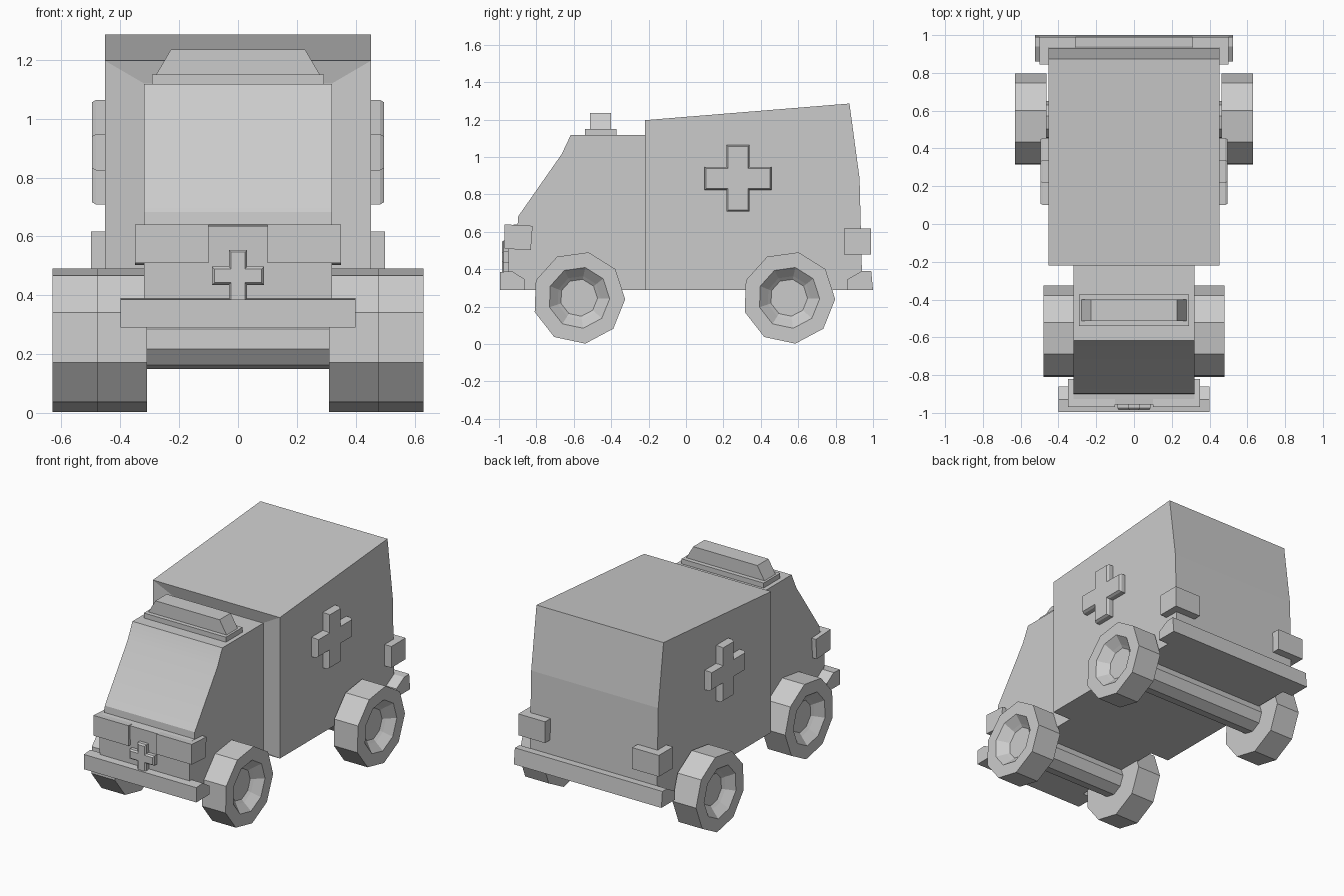
import bpy, bmesh, math
from mathutils import Vector

cube = bpy.data.objects.get("Cube")
if cube:
    bpy.data.objects.remove(cube, do_unlink=True)

grey = bpy.data.materials.new("plain_grey")
grey.use_nodes = True
grey.diffuse_color = (0.6, 0.6, 0.6, 1)
grey.node_tree.nodes["Principled BSDF"].inputs["Base Color"].default_value = (0.6, 0.6, 0.6, 1)


def finish(name, bm):
    bmesh.ops.recalc_face_normals(bm, faces=bm.faces)
    mesh = bpy.data.meshes.new(name)
    bm.to_mesh(mesh)
    bm.free()
    mesh.materials.append(grey)
    obj = bpy.data.objects.new(name, mesh)
    bpy.context.collection.objects.link(obj)
    return obj


def loft(name, rings):
    """Skin a list of equal-length point rings and cap both ends."""
    bm = bmesh.new()
    loops = [[bm.verts.new(p) for p in ring] for ring in rings]
    n = len(loops[0])
    for a, b in zip(loops, loops[1:]):
        for i in range(n):
            j = (i + 1) % n
            bm.faces.new((a[i], a[j], b[j], b[i]))
    bm.faces.new(loops[0])
    bm.faces.new(loops[-1])
    return finish(name, bm)


def side_prism(name, profile, x0, x1):
    """Extrude a (y, z) profile across x."""
    return loft(name, [[(x, y, z) for y, z in profile] for x in (x0, x1)])


def box(name, x, y, z):
    return side_prism(name, [(y[0], z[0]), (y[1], z[0]), (y[1], z[1]), (y[0], z[1])], *x)


def plus_sign(name, centre, right, out, size, arm, depth):
    """A raised plus with a narrow chamfered rim."""
    up, right, out = Vector((0, 0, 1)), Vector(right), Vector(out)

    def ring(d, inset):
        s, a = size - inset, arm - inset
        quarter = [(s, -a), (s, a), (a, a)]
        pts = []
        for _ in range(4):
            pts += quarter
            quarter = [(-v, u) for u, v in quarter]
        return [Vector(centre) + right * u + up * v + out * d for u, v in pts]

    return loft(name, [ring(0, 0), ring(depth * 0.75, 0), ring(depth, 0.008)])


# Cargo box with a shallow funnel at the front that meets the cab
cargo = side_prism("cargo_box", [(-0.22, 0.29), (-0.22, 1.197), (0.874, 1.286),
                                 (0.928, 0.885), (0.943, 0.29)], -0.452, 0.452)
bm = bmesh.new()
bm.from_mesh(cargo.data)
front = min(bm.faces, key=lambda f: f.calc_center_median().y)
collar = bmesh.ops.extrude_face_region(bm, geom=[front])["geom"]
bmesh.ops.delete(bm, geom=[front], context="FACES_ONLY")
for v in (g for g in collar if isinstance(g, bmesh.types.BMVert)):
    v.co = (math.copysign(0.32, v.co.x), -0.2, min(v.co.z, 1.12))
bmesh.ops.recalc_face_normals(bm, faces=bm.faces)
bm.to_mesh(cargo.data)
bm.free()

# Cab with sloping windscreen and short nose
cab = side_prism("cab", [(-0.19, 0.29), (-0.19, 1.118), (-0.616, 1.118), (-0.665, 1.015),
                         (-0.897, 0.683), (-0.9, 0.64), (-0.955, 0.635), (-0.945, 0.29)],
                 -0.32, 0.32)
bpy.context.view_layer.objects.active = cab
cab.select_set(True)
bpy.ops.object.shade_smooth_by_angle(angle=math.radians(20))
cab.select_set(False)

# Roof light bar
box("light_bar_base", (-0.292, 0.292), (-0.54, -0.372), (1.115, 1.15))
loft("light_bar", [[(-0.278, y, 1.15), (0.278, y, 1.15), (0.228, y, 1.235), (-0.228, y, 1.235)]
                   for y in (-0.513, -0.4)])

# Bumpers, each with a sloping return at the inner end
side_prism("front_bumper", [(-0.995, 0.29), (-0.995, 0.385), (-0.93, 0.39),
                            (-0.86, 0.345), (-0.86, 0.29)], -0.4, 0.4)
side_prism("rear_bumper", [(1.0, 0.29), (0.99, 0.392), (0.94, 0.39),
                           (0.86, 0.345), (0.86, 0.29)], -0.525, 0.525)

# Wrap-around lamps and side emblems
for side, label in ((1, "left"), (-1, "right")):
    side_prism(label + "_headlight", [(-0.97, 0.51), (-0.97, 0.64), (-0.82, 0.632), (-0.83, 0.502)],
               side * 0.1, side * 0.35)
    box(label + "_tail_light", (side * 0.31, side * 0.5), (0.845, 0.99), (0.48, 0.617))
    plus_sign(label + "_plus", (side * 0.44, 0.278, 0.886), (0, 1, 0), (side, 0, 0),
              0.178, 0.062, 0.056)

# Front emblem
plus_sign("front_plus", (0, -0.945, 0.466), (1, 0, 0), (0, -1, 0), 0.088, 0.031, 0.04)


# Nine-sided wheels and axles
def circle(x, y, r):
    angles = [math.radians(-2 + 40 * i) for i in range(9)]
    return [(x, y + r * math.cos(a), 0.248 + r * math.sin(a)) for a in angles]


for end, y, inner, outer in (("front", -0.573, 0.31, 0.478), ("rear", 0.55, 0.462, 0.63)):
    for side, label in ((1, "left"), (-1, "right")):
        steps = [(inner, 0.248), (outer, 0.248), (outer, 0.165), (outer - 0.045, 0.118),
                 (outer - 0.06, 0.1)]
        loft(f"{end}_{label}_wheel", [circle(side * x, y, r) for x, r in steps])
    loft(end + "_axle", [circle(x, y, 0.1) for x in (-inner - 0.02, inner + 0.02)])
